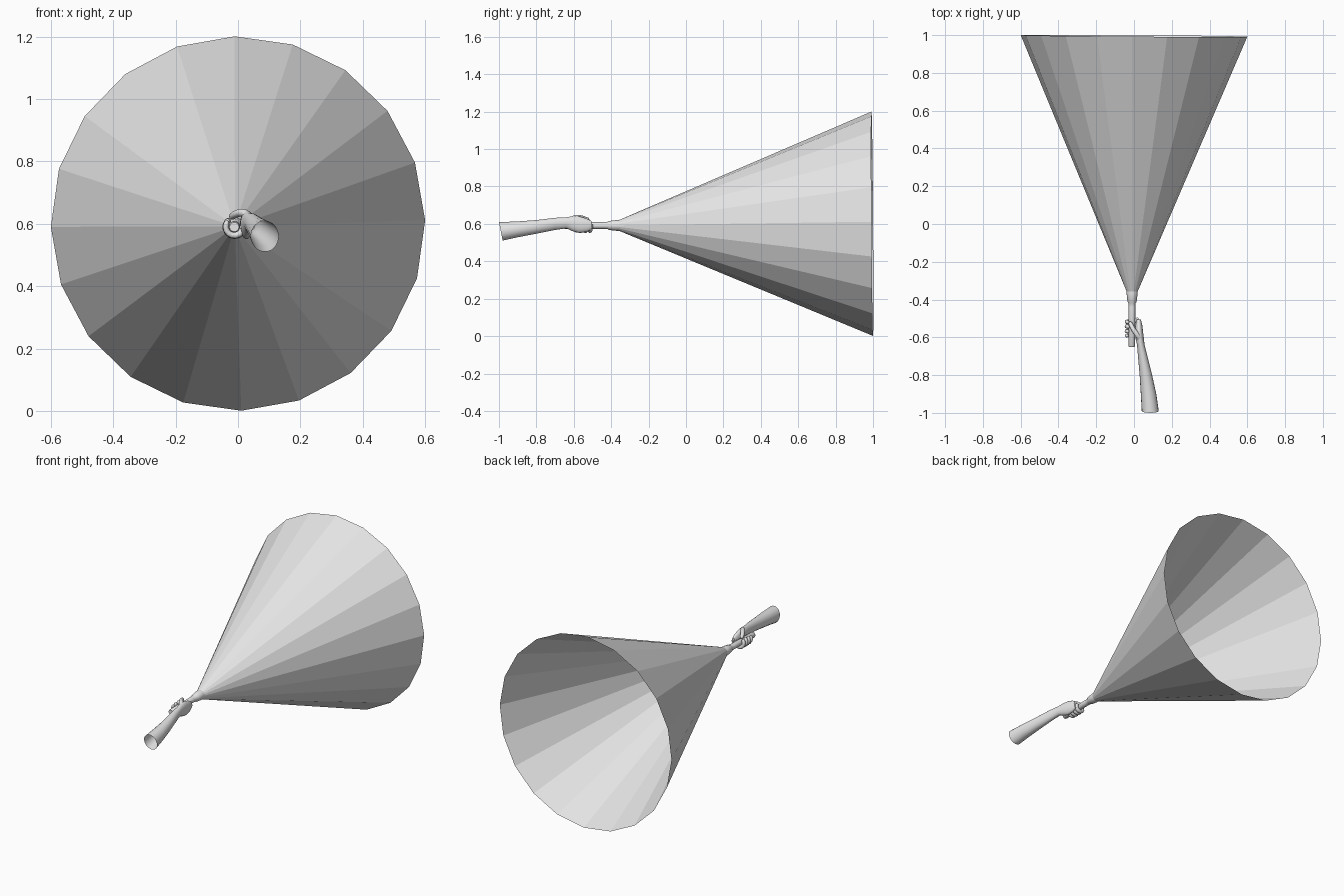
import bpy, bmesh, math
from mathutils import Vector

if "Cube" in bpy.data.objects:
    bpy.data.objects.remove(bpy.data.objects["Cube"])

grey = bpy.data.materials.new("plain grey")
grey.diffuse_color = (0.8, 0.8, 0.8, 1)
grey.use_nodes = True
grey.node_tree.nodes["Principled BSDF"].inputs["Base Color"].default_value = grey.diffuse_color


def loft(name, rings, cap_start=True, cap_end=True, smooth=40):
    """Skin a list of equal-length point rings."""
    bm = bmesh.new()
    loops = [[bm.verts.new(p) for p in ring] for ring in rings]
    n = len(loops[0])
    for a, b in zip(loops, loops[1:]):
        for i in range(n):
            j = (i + 1) % n
            bm.faces.new((a[i], a[j], b[j], b[i]))
    if cap_start:
        bm.faces.new(loops[0])
    if cap_end:
        bm.faces.new(loops[-1])
    bmesh.ops.recalc_face_normals(bm, faces=bm.faces)
    mesh = bpy.data.meshes.new(name)
    bm.to_mesh(mesh)
    bm.free()
    mesh.materials.append(grey)
    ob = bpy.data.objects.new(name, mesh)
    bpy.context.collection.objects.link(ob)
    if smooth:
        bpy.context.view_layer.objects.active = ob
        ob.select_set(True)
        bpy.ops.object.shade_smooth_by_angle(angle=math.radians(smooth))
        ob.select_set(False)
    return ob


# Torch axis, tilted very slightly upward toward the beam
TAIL = Vector((-0.012, -0.65, 0.59))
RIM = Vector((0, 0.996, 0.601))
AXIS = (RIM - TAIL).normalized()
SIDE = AXIS.cross(Vector((0, 0, 1))).normalized()
UP = SIDE.cross(AXIS)


def on_axis(y):
    return TAIL.lerp(RIM, (y - TAIL.y) / (RIM.y - TAIL.y))


def axis_ring(y, r, n, turn=0.0):
    c = on_axis(y)
    return [c + SIDE * r * math.cos(turn + math.tau * i / n)
            + UP * r * math.sin(turn + math.tau * i / n) for i in range(n)]


# Open light beam
loft("light_beam", [axis_ring(y, r, 20, math.radians(1))
                    for y, r in ((-0.36, 0.028), (0.996, 0.6))],
     False, False, smooth=0)

# Torch: handle, collar and flared head
torch = [(-0.65, 0.015), (-0.645, 0.018), (-0.44, 0.018), (-0.42, 0.019),
         (-0.412, 0.024), (-0.37, 0.029), (-0.355, 0.029)]
loft("torch", [axis_ring(y, r, 20, math.radians(1)) for y, r in torch])

# Forearm, wrist and palm: y, x, z, half width, half height, end slant
arm = [(-0.99, 0.086, 0.56, 0.045, 0.05, -0.01),
       (-0.90, 0.077, 0.571, 0.041, 0.043, 0),
       (-0.80, 0.063, 0.584, 0.033, 0.037, 0),
       (-0.70, 0.046, 0.600, 0.025, 0.033, 0),
       (-0.64, 0.036, 0.606, 0.020, 0.030, 0),
       (-0.605, 0.030, 0.601, 0.022, 0.041, 0),
       (-0.57, 0.027, 0.596, 0.021, 0.045, 0),
       (-0.53, 0.026, 0.593, 0.017, 0.036, 0),
       (-0.505, 0.025, 0.593, 0.011, 0.022, 0)]
rings = []
for y, x, z, w, h, slant in arm:
    ring = []
    for i in range(18):
        a = math.tau * i / 18
        ring.append((x + w * math.cos(a), y + slant * math.sin(a), z + h * math.sin(a)))
    rings.append(ring)
loft("arm_and_palm", rings, cap_start=False, smooth=60)


def digit(name, path, radius):
    """Tapered round-ended tube along a path."""
    path = [Vector(p) for p in path]
    rings = []
    for k, p in enumerate(path):
        d = (path[min(k + 1, len(path) - 1)] - path[max(k - 1, 0)]).normalized()
        u = d.cross(Vector((0, 1, 0.2))).normalized()
        v = d.cross(u)
        r = radius * (1 - 0.2 * k / (len(path) - 1))
        rings.append((p, u, v, r, d))
    p, u, v, r, d = rings[-1]
    rings += [(p + d * r * 0.6, u, v, r * 0.75, d), (p + d * r, u, v, r * 0.3, d)]
    loft(name, [[p + u * r * math.cos(math.tau * i / 10) + v * r * math.sin(math.tau * i / 10)
                 for i in range(10)] for p, u, v, r, d in rings], smooth=60)


# Four fingers wrapped under the handle and up its far side
for f, (y, r, end) in enumerate(((-0.508, 0.0125, -215), (-0.532, 0.013, -220),
                                 (-0.557, 0.0125, -215), (-0.58, 0.011, -205))):
    path = []
    for k in range(10):
        a = math.radians(15 + (end - 15) * k / 9)
        c = on_axis(y)
        path.append((c.x + 0.028 * math.cos(a), y - 0.012 * k / 9, c.z + 0.028 * math.sin(a)))
    digit("finger_%d" % (f + 1), path, r)

# Thumb laid over the top of the handle
digit("thumb", [(0.034, -0.615, 0.622), (0.022, -0.595, 0.634), (0.006, -0.572, 0.636),
                (-0.008, -0.55, 0.631), (-0.018, -0.528, 0.624)], 0.014)
